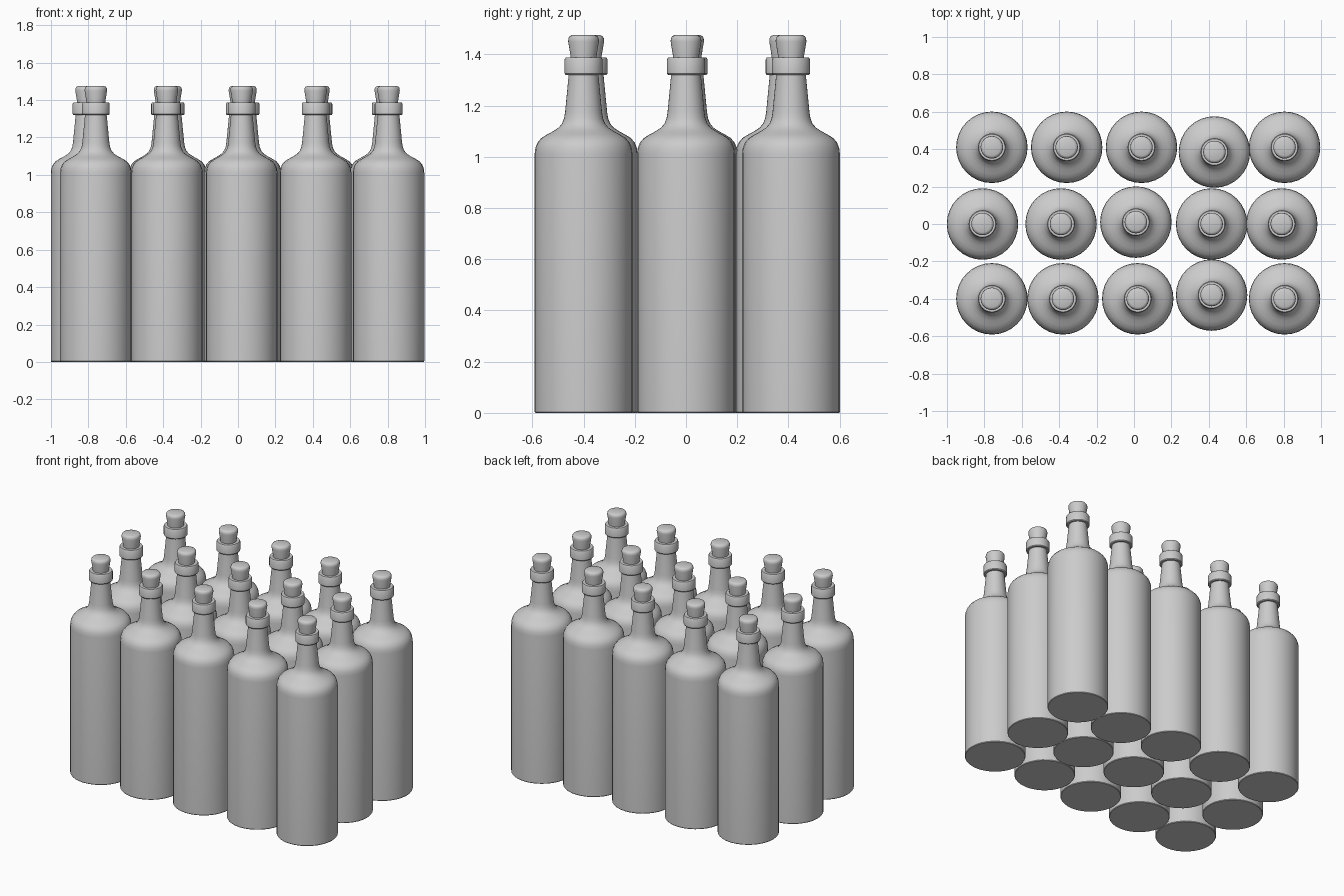
import bpy, bmesh, math

if "Cube" in bpy.data.objects:
    bpy.data.objects.remove(bpy.data.objects["Cube"])

SIDES = 32

def lathe_mesh(name, profile):
    """Spin a (radius, height) profile around z; zero radius closes the ends."""
    bm = bmesh.new()
    verts = [bm.verts.new((r, 0, z)) for r, z in profile]
    edges = [bm.edges.new(pair) for pair in zip(verts, verts[1:])]
    bmesh.ops.spin(bm, geom=verts + edges, cent=(0, 0, 0), axis=(0, 0, 1),
                   angle=math.tau, steps=SIDES, use_duplicate=False)
    bmesh.ops.remove_doubles(bm, verts=bm.verts, dist=1e-5)
    bmesh.ops.recalc_face_normals(bm, faces=bm.faces)
    # smooth surfaces, with sharp creases at collar and base
    for f in bm.faces:
        f.smooth = True
    for e in bm.edges:
        if len(e.link_faces) == 2 and e.calc_face_angle() > math.radians(35):
            e.smooth = False
    mesh = bpy.data.meshes.new(name)
    bm.to_mesh(mesh)
    bm.free()
    return mesh

# bottle: base, body, shoulder, tapering neck, collar
bottle = lathe_mesh("bottle", [
    (0, 0), (0.188, 0), (0.191, 0.004), (0.191, 1.01), (0.188, 1.035),
    (0.180, 1.055), (0.165, 1.073), (0.142, 1.087), (0.118, 1.100),
    (0.097, 1.114), (0.084, 1.130), (0.076, 1.150), (0.072, 1.175),
    (0.058, 1.320), (0.070, 1.320), (0.074, 1.325), (0.074, 1.380),
    (0.070, 1.387), (0.045, 1.387), (0, 1.387)])

# cork: flares upward to a rounded top
cork = lathe_mesh("cork", [
    (0, 1.37), (0.050, 1.37), (0.051, 1.395), (0.060, 1.450),
    (0.059, 1.463), (0.054, 1.471), (0.045, 1.475), (0, 1.476)])

# slightly uneven rows, front to back
positions = [
    (-0.76, -0.40), (-0.38, -0.40), (0.02, -0.40), (0.415, -0.38), (0.805, -0.40),
    (-0.81, 0.00), (-0.39, 0.00), (0.01, 0.01), (0.415, 0.00), (0.79, 0.00),
    (-0.76, 0.41), (-0.36, 0.41), (0.04, 0.41), (0.43, 0.385), (0.805, 0.41)]

for i, (x, y) in enumerate(positions, 1):
    for mesh in (bottle, cork):
        ob = bpy.data.objects.new(f"{mesh.name}_{i}", mesh)
        ob.location = (x, y, 0)
        bpy.context.collection.objects.link(ob)
